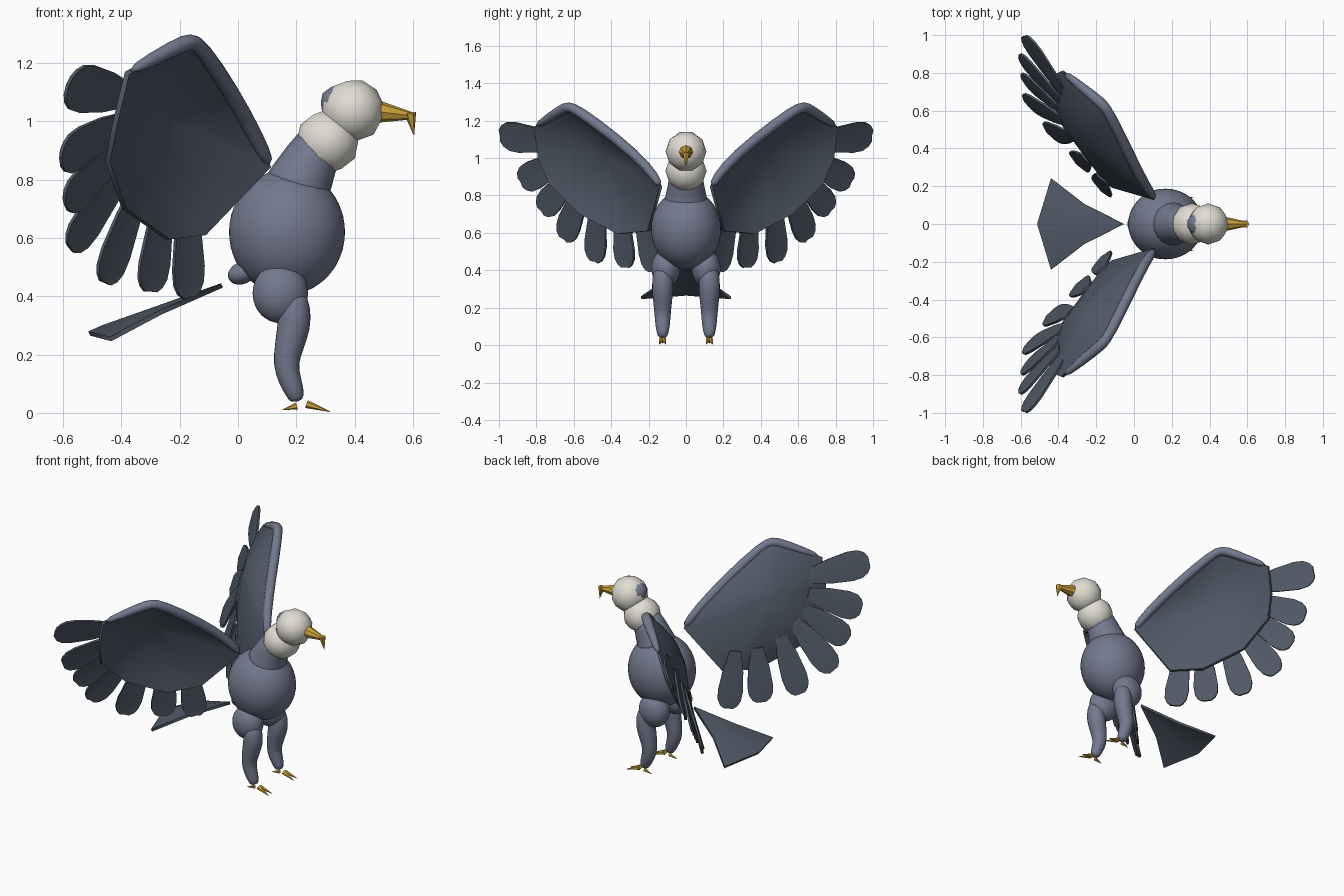
import bpy, bmesh, math
from mathutils import Vector, Matrix

cube = bpy.data.objects.get("Cube")
if cube:
    bpy.data.objects.remove(cube, do_unlink=True)


def material(name, rgb):
    m = bpy.data.materials.new(name)
    m.use_nodes = True
    m.diffuse_color = (*rgb, 1)
    bsdf = next(n for n in m.node_tree.nodes if n.type == 'BSDF_PRINCIPLED')
    bsdf.inputs["Base Color"].default_value = (*rgb, 1)
    bsdf.inputs["Roughness"].default_value = 0.8
    return m


SLATE = material("slate_plumage", (0.17, 0.19, 0.27))
DARK = material("dark_plumage", (0.08, 0.10, 0.135))
WHITE = material("white_plumage", (0.74, 0.72, 0.65))
GOLD = material("golden_horn", (0.62, 0.36, 0.04))


def finish(bm, name, mat, smooth=True, thickness=0.0, subdivide=0):
    bmesh.ops.recalc_face_normals(bm, faces=bm.faces)
    for f in bm.faces:
        f.smooth = smooth
    for e in bm.edges:
        e.smooth = not e.is_boundary
    me = bpy.data.meshes.new(name)
    bm.to_mesh(me)
    bm.free()
    me.materials.append(mat)
    ob = bpy.data.objects.new(name, me)
    bpy.context.scene.collection.objects.link(ob)
    if thickness:
        mod = ob.modifiers.new("thickness", 'SOLIDIFY')
        mod.thickness = thickness
        mod.offset = 0
    if subdivide:
        mod = ob.modifiers.new("rounding", 'SUBSURF')
        mod.levels = mod.render_levels = subdivide
    return ob


def ellipsoid(name, centre, radii, mat, detail=4, tilt=0):
    bm = bmesh.new()
    bmesh.ops.create_icosphere(bm, subdivisions=detail, radius=1)
    bm.transform(Matrix.Translation(centre) @ Matrix.Rotation(tilt, 4, 'Y')
                 @ Matrix.Diagonal((*radii, 1)))
    return finish(bm, name, mat)


def tube(name, path, mat, sides=12, smooth=True, subdivide=0):
    """Loft round rings along a path of (x, y, z, radius)."""
    bm = bmesh.new()
    pts = [Vector(p[:3]) for p in path]
    rings = []
    for i, p in enumerate(pts):
        d = pts[min(i + 1, len(pts) - 1)] - pts[max(i - 1, 0)]
        d.normalize()
        ref = Vector((0, 1, 0)) if abs(d.y) < 0.9 else Vector((1, 0, 0))
        u = d.cross(ref).normalized()
        v = d.cross(u)
        ring = []
        for k in range(sides):
            a = math.tau * k / sides
            ring.append(bm.verts.new(p + (u * math.cos(a) + v * math.sin(a)) * path[i][3]))
        rings.append(ring)
    for r0, r1 in zip(rings, rings[1:]):
        for k in range(sides):
            n = (k + 1) % sides
            bm.faces.new((r0[k], r0[n], r1[n], r1[k]))
    bm.faces.new(rings[0])
    bm.faces.new(rings[-1])
    return finish(bm, name, mat, smooth, subdivide=subdivide)


# Body, neck and head
ellipsoid("body", (0.168, 0, 0.62), (0.199, 0.187, 0.215), SLATE)
tube("neck", [(0.195, 0, 0.74, 0.125), (0.216, 0, 0.80, 0.109), (0.252, 0, 0.87, 0.094),
              (0.295, 0, 0.94, 0.08)], SLATE, 20)
ellipsoid("upper_neck", (0.307, 0, 0.93), (0.11, 0.11, 0.11), WHITE, 2)
ellipsoid("head", (0.393, 0, 1.036), (0.109, 0.109, 0.109), WHITE, 2, 0.3)
ellipsoid("nape_patch", (0.341, 0, 1.065), (0.06, 0.062, 0.058), SLATE, 2)
ellipsoid("rump", (0.015, 0, 0.48), (0.052, 0.05, 0.038), SLATE, 3, -0.4)

# Beak with a hooked tip
tube("beak", [(0.47, 0, 1.034, 0.041), (0.598, 0, 1.018, 0.012)], GOLD, 8, False)
tube("beak_hook", [(0.59, 0, 1.028, 0.021), (0.603, 0, 0.952, 0.001)], GOLD, 6, False)

# Tail fan, slightly creased along the spine
bm = bmesh.new()
spine = [bm.verts.new(p) for p in ((-0.055, 0, 0.437), (-0.46, 0, 0.294), (-0.51, 0, 0.272))]
for s in (1, -1):
    mid = bm.verts.new((-0.266, s * 0.108, 0.344))
    corner = bm.verts.new((-0.437, s * 0.24, 0.253))
    bm.faces.new((spine[0], mid, spine[1]))
    bm.faces.new((mid, corner, spine[1]))
    bm.faces.new((corner, spine[2], spine[1]))
finish(bm, "tail", DARK, True, 0.016)

# Wing layout for the left side: leading edge, trailing edge
LEADING = [(0.11, 0.135, 0.845), (0.06, 0.20, 0.95), (-0.02, 0.36, 1.095),
           (-0.13, 0.585, 1.262), (-0.16, 0.63, 1.277), (-0.21, 0.67, 1.257),
           (-0.38, 0.81, 1.165)]
TRAILING = [(-0.42, 0.79, 1.0), (-0.447, 0.73, 0.86), (-0.39, 0.567, 0.70),
            (-0.24, 0.364, 0.594), (-0.115, 0.20, 0.61)]
# Feather root, tip and half width, from the wing tip inward
FEATHERS = [((-0.335, 0.72, 1.07), (-0.582, 0.995, 1.12), 0.086),
            ((-0.36, 0.69, 0.98), (-0.605, 0.885, 0.87), 0.080),
            ((-0.36, 0.64, 0.90), (-0.59, 0.775, 0.715), 0.076),
            ((-0.34, 0.58, 0.84), (-0.575, 0.655, 0.565), 0.076),
            ((-0.30, 0.50, 0.77), (-0.455, 0.49, 0.445), 0.074),
            ((-0.22, 0.38, 0.72), (-0.30, 0.325, 0.415), 0.074),
            ((-0.14, 0.28, 0.715), (-0.168, 0.18, 0.395), 0.072)]
SHAPE = [(0, 0.45), (0.35, 0.82), (0.7, 1), (0.86, 0.93), (0.95, 0.7), (1, 0.38)]
CUP = 0.10


def feather(name, root, tip, half_width, normal):
    side = (tip - root).cross(normal).normalized() * half_width
    bm = bmesh.new()
    rows = []
    for t, w in SHAPE:
        c = root.lerp(tip, t)
        rows.append([bm.verts.new(c + side * w * k + normal * 0.005 * (1 - abs(k)))
                     for k in (-1, 0, 1)])
    for a, b in zip(rows, rows[1:]):
        for k in (0, 1):
            bm.faces.new((a[k], a[k + 1], b[k + 1], b[k]))
    finish(bm, name, DARK, True, 0.012)


def wing_panel(name, outline, normal):
    """Cupped panel: outline rings shrink to the middle and rise."""
    bm = bmesh.new()
    centre = sum(outline, Vector()) / len(outline)
    rings = []
    for scale in (1, 0.88, 0.75, 0.6, 0.4, 0.2):
        lift = normal * CUP * (1 - scale * scale)
        rings.append([bm.verts.new(centre.lerp(p, scale) + lift) for p in outline])
    hub = bm.verts.new(centre + normal * CUP)
    n = len(outline)
    for k in range(n):
        j = (k + 1) % n
        for a, b in zip(rings, rings[1:]):
            bm.faces.new((a[k], a[j], b[j], b[k]))
        bm.faces.new((rings[-1][k], rings[-1][j], hub))
    finish(bm, name, DARK, True, 0.018)


for s, label in ((1, "left"), (-1, "right")):
    def flip(p):
        return Vector((p[0], p[1] * s, p[2]))
    up = flip((-0.68, -0.66, 0.33)).normalized()

    # Wing, with the feather roots resting on the back of the cup
    wing_panel(label + "_wing", [flip(p) for p in LEADING + TRAILING], up)
    radii = (0.024, 0.028, 0.03, 0.031, 0.031, 0.03, 0.02)
    tube(label + "_wing_leading_edge",
         [(*flip(p), r) for p, r in zip(LEADING, radii)], SLATE, 10, subdivide=1)
    for i, (root, tip, width) in enumerate(FEATHERS):
        feather(f"{label}_feather_{i + 1}", flip(root) + up * CUP * 0.5, flip(tip), width, up)

    # Leg
    y = s * 0.125
    ellipsoid(label + "_thigh", (0.145, s * 0.108, 0.41), (0.095, 0.077, 0.102), SLATE)
    tube(label + "_shin", [(0.185, y, 0.42, 0.045), (0.195, y, 0.36, 0.057),
                           (0.193, y, 0.30, 0.060), (0.176, y, 0.23, 0.052),
                           (0.162, y, 0.165, 0.045), (0.178, y, 0.11, 0.041),
                           (0.197, y, 0.065, 0.033), (0.203, y, 0.037, 0.022)],
         SLATE, 12, subdivide=1)

    # Claws: two forward, one back
    for k in (-1, 1):
        tube(f"{label}_front_toe_{'outer' if k == s else 'inner'}",
             [(0.236, y + k * 0.006, 0.03, 0.014), (0.316, y + k * 0.018, 0.004, 0.001)],
             GOLD, 6, False)
    tube(label + "_back_toe", [(0.202, y, 0.024, 0.012), (0.152, y, 0.01, 0.001)],
         GOLD, 6, False)
